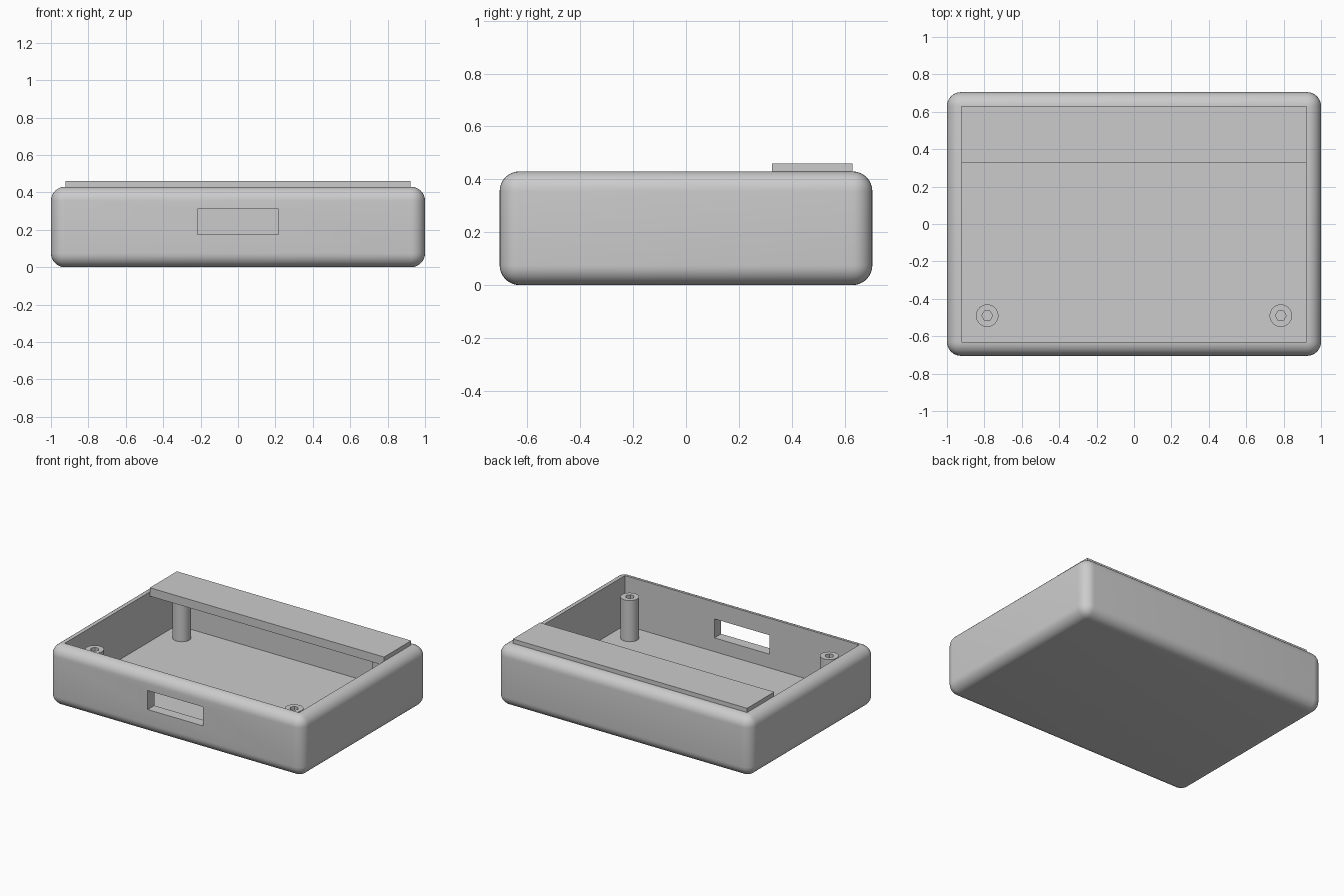
import bpy
import math

if "Cube" in bpy.data.objects:
    bpy.data.objects.remove(bpy.data.objects["Cube"])

grey = bpy.data.materials.new("plain grey")
grey.use_nodes = True
grey.diffuse_color = (0.6, 0.6, 0.6, 1)
grey.node_tree.nodes["Principled BSDF"].inputs["Base Color"].default_value = (0.6, 0.6, 0.6, 1)

WIDTH, DEPTH, HEIGHT = 2.0, 1.41, 0.43
WALL, ROUND = 0.077, 0.075
IN_X, IN_Y = 0.922, 0.63


def box(name, x, y, z):
    """Box from (low, high) ranges."""
    bpy.ops.mesh.primitive_cube_add(size=1, location=[sum(r) / 2 for r in (x, y, z)])
    ob = bpy.context.object
    ob.name = name
    ob.scale = [r[1] - r[0] for r in (x, y, z)]
    bpy.ops.object.transform_apply(location=False, rotation=False, scale=True)
    ob.data.materials.append(grey)
    return ob


def tube(name, sides, radius, x, y, low, high):
    bpy.ops.mesh.primitive_cylinder_add(vertices=sides, radius=radius, depth=high - low,
                                        location=(x, y, (low + high) / 2),
                                        rotation=(0, 0, math.pi / 2))
    ob = bpy.context.object
    ob.name = name
    ob.data.materials.append(grey)
    return ob


def apply(ob, kind, **settings):
    bpy.ops.object.select_all(action="DESELECT")
    bpy.context.view_layer.objects.active = ob
    ob.select_set(True)
    mod = ob.modifiers.new(kind.lower(), kind)
    for key, value in settings.items():
        setattr(mod, key, value)
    bpy.ops.object.modifier_apply(modifier=mod.name)


def cut(ob, cutter):
    apply(ob, "BOOLEAN", operation="DIFFERENCE", solver="EXACT", object=cutter)
    bpy.data.objects.remove(cutter)


def smooth(ob):
    bpy.ops.object.select_all(action="DESELECT")
    bpy.context.view_layer.objects.active = ob
    ob.select_set(True)
    bpy.ops.object.shade_smooth_by_angle(angle=math.radians(30))


# Rounded tray, hollowed from the top, with a port in the front wall
tray = box("tray", (-WIDTH / 2, WIDTH / 2), (-DEPTH / 2, DEPTH / 2), (0, HEIGHT))
apply(tray, "BEVEL", width=ROUND, segments=8, limit_method="NONE")
cut(tray, box("cavity_cutter", (-IN_X, IN_X), (-IN_Y, IN_Y), (WALL, 1)))
cut(tray, box("port_cutter", (-0.217, 0.217), (-1, -0.5), (0.175, 0.31)))
smooth(tray)

# Four screw posts with hexagonal holes
for side, x in (("right", -0.785), ("left", 0.785)):
    for end, y in (("front", -0.49), ("back", 0.49)):
        post = tube(f"{end}_{side}_post", 48, 0.06, x, y, WALL - 0.01, 0.37)
        cut(post, tube("hole_cutter", 6, 0.029, x, y, WALL, 0.5))
        smooth(post)

# Partial lid strip seated between the walls at the back
box("lid_strip", (-IN_X, IN_X), (0.325, IN_Y), (0.40, 0.46))
